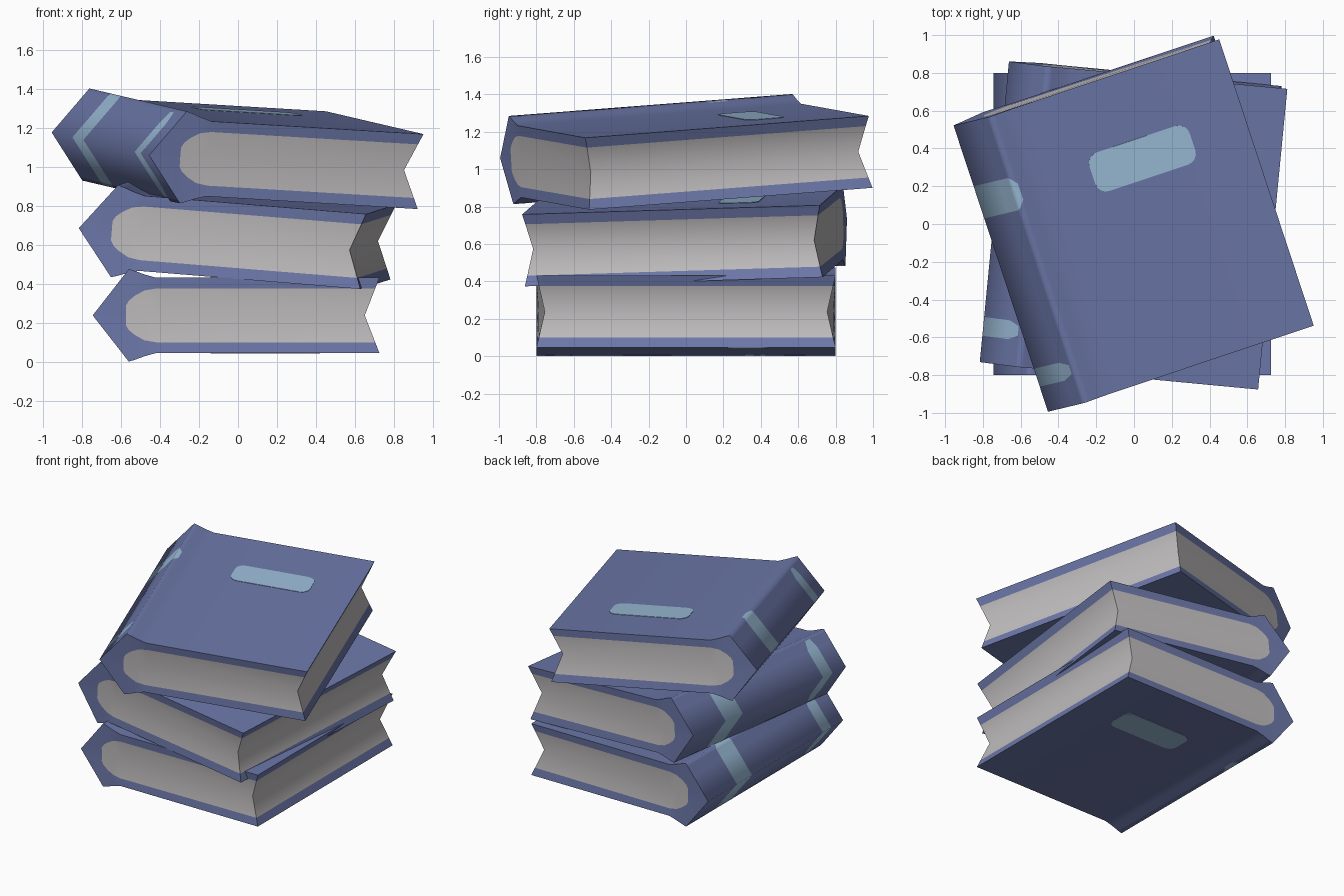
import bpy, bmesh, math
from mathutils import Matrix, Vector

if "Cube" in bpy.data.objects:
    bpy.data.objects.remove(bpy.data.objects["Cube"])


def material(name, rgb):
    m = bpy.data.materials.new(name)
    m.diffuse_color = (*rgb, 1)
    m.use_nodes = True
    m.node_tree.nodes["Principled BSDF"].inputs["Base Color"].default_value = m.diffuse_color
    return m


BLUE = material("cover blue", (0.150, 0.186, 0.395))
PAGE = material("paper grey", (0.52, 0.50, 0.51))
LABEL = material("label light blue", (0.325, 0.50, 0.68))

HALF_LEN = 0.8     # half of the book length
TIP = -0.745       # spine tip
DENT = 0.045       # how far the page ends are hollowed
# columns across the book: x, half height of cover, half height of pages
COLS = [(TIP, 0, 0), (-0.62, 0.160, 0.045), (-0.575, 0.218, 0.05), (-0.56, 0.237, 0.075),
        (-0.53, 0.228, 0.10), (-0.48, 0.210, 0.128), (-0.42, 0.193, 0.138), (0.725, 0.193, 0.138)]
LAST = len(COLS) - 1
ROWS = 5


def section(i, r):
    """x, z of column i, row r (0 top, 2 middle, 4 bottom)."""
    x, h, p = COLS[i]
    z = (h, min(p, h), 0, -min(p, h), -h)[r]
    if i == LAST:                       # hollow fore edge
        x -= 0.075 * (1 - abs(z) / h)
    return x, z


def end_y(i, r):
    x, z = section(i, r)
    h = COLS[i][1]
    if h == 0:
        return HALF_LEN
    return HALF_LEN - DENT * (x - TIP) / (0.65 - TIP) * (1 - abs(z) / h)


def stations(i, r):
    """y cuts along the book; the spine bands narrow towards their ends."""
    small = {2: 0.025}.get(i, 0) if i < 3 else 0.025
    big = {3: 0.01, 4: 0.045}.get(i, 0.045 if i > 4 else 0)
    e = end_y(i, r)
    return [-e, -0.66 + small, -0.56 - small, 0.28 + big, 0.46 - big, e]


def add_object(name, bm, mats, matrix):
    bmesh.ops.recalc_face_normals(bm, faces=bm.faces)
    me = bpy.data.meshes.new(name)
    bm.to_mesh(me)
    bm.free()
    for m in mats:
        me.materials.append(m)
    ob = bpy.data.objects.new(name, me)
    bpy.context.collection.objects.link(ob)
    ob.matrix_world = matrix
    return ob


def make_book(name, matrix):
    bm = bmesh.new()
    cache = {}

    def vert(x, y, z):
        key = (round(x, 4), round(y, 4), round(z, 4) + 0.0)
        if key not in cache:
            cache[key] = bm.verts.new(key)
        return cache[key]

    def face(points, mat):
        vs = list(dict.fromkeys(vert(*p) for p in points))
        if len(vs) > 2:
            bm.faces.new(vs).material_index = mat

    # cover, spine and fore edge: a ring of cells run along the length
    ring = [(i, 0) for i in range(LAST + 1)] + [(LAST, r) for r in (1, 2, 3)]
    ring += [(i, 4) for i in range(LAST, 0, -1)]
    for a, b in zip(ring, ring[1:] + ring[:1]):
        (xa, za), (xb, zb) = section(*a), section(*b)
        ya, yb = stations(*a), stations(*b)
        outer = max(a[0], b[0])
        for j in range(5):
            mat = 0
            if a[0] == b[0] and 1 <= min(a[1], b[1]) and max(a[1], b[1]) <= 3:
                mat = 1
            elif (j == 1 and outer <= 2) or (j == 3 and outer <= 4):
                mat = 2
            face([(xa, ya[j], za), (xb, yb[j], zb),
                  (xb, yb[j + 1], zb), (xa, ya[j + 1], za)], mat)
    # both hollowed ends, with the rounded page area
    for side in (-1, 1):
        for i in range(LAST):
            for r in range(ROWS - 1):
                pts = []
                for c, q in ((i, r), (i + 1, r), (i + 1, r + 1), (i, r + 1)):
                    x, z = section(c, q)
                    pts.append((x, side * end_y(c, q), z))
                face(pts, 1 if i >= 2 and r in (1, 2) else 0)
    ob = add_object(name, bm, (BLUE, PAGE, LABEL), matrix)
    bpy.ops.object.select_all(action='DESELECT')
    ob.select_set(True)
    bpy.context.view_layer.objects.active = ob
    bpy.ops.object.shade_smooth_by_angle(angle=math.radians(85))

    # thin rounded labels on the upper and lower covers
    bm = bmesh.new()
    rad = 0.06
    for side in (-1, 1):
        vs = []
        for k in range(4):
            cx = 0.14 + (0.28 - rad) * (1 if k in (0, 3) else -1)
            cy = 0.33 + (0.108 - rad) * (1 if k < 2 else -1)
            for s in range(5):
                t = math.radians(90 * k + 22.5 * s)
                vs.append(bm.verts.new((cx + rad * math.cos(t), cy + rad * math.sin(t), side * 0.191)))
        f = bm.faces.new(vs)
        ext = bmesh.ops.extrude_face_region(bm, geom=[f], use_keep_orig=True)
        for v in ext["geom"]:
            if isinstance(v, bmesh.types.BMVert):
                v.co.z += side * 0.005
    add_object(name + "_cover_labels", bm, (LABEL,), matrix)


def placement(turn, slope_x, slope_y, centre):
    """Frame turned about z whose x and y axes rise by the given slopes."""
    t = math.radians(turn)
    ax = Vector((math.cos(t), math.sin(t), slope_x)).normalized()
    ay = Vector((-math.sin(t), math.cos(t), slope_y))
    ay = (ay - ax * ay.dot(ax)).normalized()
    rot = Matrix((ax, ay, ax.cross(ay))).transposed().to_4x4()
    return Matrix.Translation(centre) @ rot


make_book("bottom_book", placement(0, 0, 0, (0, 0, 0.238)))
make_book("middle_book", placement(-5.4, -0.0817, 0.031, (0, -0.005, 0.649)))
make_book("top_book", placement(18.5, -0.057, 0.0735, (0, 0, 1.075)))
